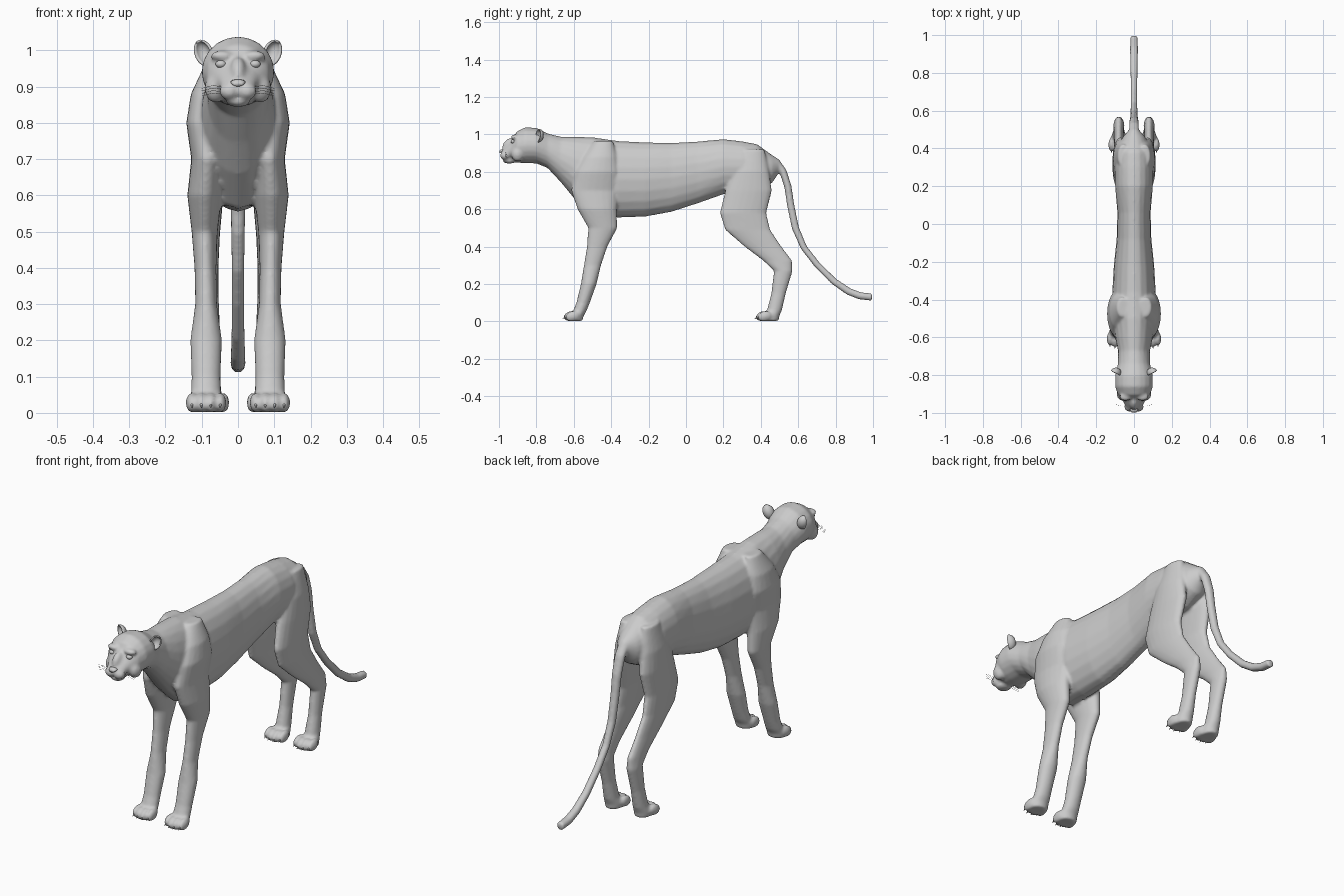
import bpy, bmesh
from math import sin, cos, pi, radians
from mathutils import Vector, Matrix

if "Cube" in bpy.data.objects:
    bpy.data.objects.remove(bpy.data.objects["Cube"])

fur = bpy.data.materials.new("plain_grey")
fur.use_nodes = True
GREY = (0.6, 0.6, 0.6, 1)
fur.diffuse_color = GREY
fur.node_tree.nodes["Principled BSDF"].inputs["Base Color"].default_value = GREY


def finish(name, bm):
    bmesh.ops.recalc_face_normals(bm, faces=bm.faces)
    mesh = bpy.data.meshes.new(name)
    bm.to_mesh(mesh)
    bm.free()
    mesh.materials.append(fur)
    mesh.shade_smooth()
    obj = bpy.data.objects.new(name, mesh)
    bpy.context.collection.objects.link(obj)
    return obj


def loft(bm, sections, sides=20):
    """Skin closed rings; each section is centre, half width, half depth, depth axis."""
    rings = []
    for c, rx, rn, n in sections:
        ring = []
        for i in range(sides):
            a = 2 * pi * i / sides
            ring.append(bm.verts.new(Vector(c) + Vector((rx * cos(a), 0, 0)) + Vector(n) * rn * sin(a)))
        rings.append(ring)
    for r, s in zip(rings, rings[1:]):
        for i in range(sides):
            j = (i + 1) % sides
            bm.faces.new((r[i], r[j], s[j], s[i]))
    bm.faces.new(rings[0])
    bm.faces.new(rings[-1])


def blob(bm, centre, size, tilt=0, segs=16):
    m = Matrix.Translation(centre) @ Matrix.Rotation(radians(tilt), 4, 'X') @ Matrix.Diagonal((*size, 1))
    bmesh.ops.create_uvsphere(bm, u_segments=segs, v_segments=segs // 2 + 2, radius=1, matrix=m)


UP, BACK = (0, 0, 1), (0, 1, 0)
skin = bmesh.new()

# Head, neck and torso: y, top, bottom, half width
trunk = [(-.985, .915, .88, .028), (-.965, .935, .87, .045), (-.935, .965, .865, .06),
         (-.905, 1.015, .85, .085), (-.86, 1.038, .845, .1), (-.8, 1.035, .845, .1),
         (-.74, 1.005, .82, .085), (-.67, .988, .745, .085), (-.6, .988, .66, .1),
         (-.5, .985, .565, .112), (-.36, .965, .555, .115), (-.22, .958, .56, .107),
         (-.08, .955, .585, .092), (.06, .962, .63, .088), (.2, .975, .68, .1),
         (.3, .963, .69, .1), (.38, .948, .7, .092), (.46, .89, .74, .06), (.5, .865, .8, .025)]
loft(skin, [((0, y, (t + b) / 2), w, (t - b) / 2, UP) for y, t, b, w in trunk])

# Legs: x, y, z, half width, half depth
front_leg = [(.06, -.44, .965, .03, .05), (.085, -.46, .88, .045, .09), (.09, -.475, .8, .053, .12),
             (.085, -.49, .7, .044, .125), (.092, -.475, .6, .048, .105), (.092, -.445, .5, .036, .078),
             (.09, -.475, .4, .03, .055), (.088, -.5, .3, .03, .046), (.088, -.52, .2, .044, .042),
             (.088, -.55, .1, .04, .036), (.088, -.568, .055, .042, .036), (.088, -.585, .03, .046, .038),
             (.088, -.59, .003, .044, .036)]
hind_leg = [(.055, .36, .92, .03, .06), (.068, .345, .8, .042, .1), (.072, .335, .7, .042, .125),
            (.078, .305, .58, .036, .125), (.08, .33, .49, .03, .122), (.08, .412, .4, .026, .1),
            (.08, .49, .325, .026, .078), (.08, .52, .27, .029, .05), (.08, .495, .15, .028, .039),
            (.08, .473, .06, .034, .04), (.08, .45, .03, .042, .05), (.08, .447, .003, .04, .048)]
for side in (-1, 1):
    for leg in (front_leg, hind_leg):
        loft(skin, [((side * x, y, z), w, d, BACK) for x, y, z, w, d in leg])
    # Toes
    for px, py in ((.088, -.622), (.08, .405)):
        for k in range(4):
            out = k - 1.5
            blob(skin, (side * px + out * .026, py + abs(out) * .01, .028), (.017, .038, .027), 15)
    # Whisker pads, cheeks and brows
    blob(skin, (side * .024, -.968, .887), (.028, .026, .024))
    blob(skin, (side * .062, -.9, .895), (.03, .035, .04))
    blob(skin, (side * .045, -.915, .985), (.032, .022, .014))

# Chin and nose bridge
blob(skin, (0, -.945, .858), (.034, .035, .014))
blob(skin, (0, -.945, .945), (.022, .045, .03), 45)

# Tail: y, z, half width
tail = [(.44, .85, .022), (.49, .845, .026), (.52, .8, .026), (.545, .72, .024), (.56, .62, .022),
        (.585, .5, .02), (.63, .395, .018), (.7, .305, .018), (.79, .215, .019),
        (.87, .16, .021), (.93, .137, .022), (.995, .13, .02)]
sections = []
for i, (y, z, r) in enumerate(tail):
    a, b = tail[max(i - 1, 0)], tail[min(i + 1, len(tail) - 1)]
    t = Vector((0, b[0] - a[0], b[1] - a[1])).normalized()
    sections.append(((0, y, z), r, min(r, .02), (0, -t.z, t.y)))
loft(skin, sections, 14)

# Merge the masses into one continuous skin
body = finish("body", skin)
merge = body.modifiers.new("merge", 'REMESH')
merge.mode = 'VOXEL'
merge.voxel_size = .0075
merge.use_smooth_shade = True
relax = body.modifiers.new("relax", 'SMOOTH')
relax.factor, relax.iterations = .5, 4

# Nose: tapered wedge
nose = bmesh.new()
loft(nose, [((0, -.975, .913), .022, .008, UP), ((0, -.99, .911), .02, .009, UP),
            ((0, -.998, .906), .012, .006, UP)], 10)
finish("nose", nose)

for side, label in ((1, "left"), (-1, "right")):
    # Eye
    eye = bmesh.new()
    blob(eye, (side * .047, -.924, .962), (.015, .013, .011))
    finish(label + "_eye", eye)

    # Ear: half-sphere cup opening forward and outward
    ear = bmesh.new()
    bmesh.ops.create_uvsphere(ear, u_segments=20, v_segments=12, radius=1)
    bmesh.ops.delete(ear, geom=[v for v in ear.verts if v.co.y < -.1], context='VERTS')
    turn = Matrix.Rotation(side * radians(28), 4, 'Z') @ Matrix.Rotation(side * radians(25), 4, 'Y')
    bmesh.ops.transform(ear, verts=ear.verts, matrix=Matrix.Translation((side * .096, -.79, .993))
                        @ turn @ Matrix.Diagonal((.027, .03, .038, 1)))
    shell = finish(label + "_ear", ear).modifiers.new("thickness", 'SOLIDIFY')
    shell.thickness = .006

    # Claws on each paw
    for where, px, py in (("front", .088, -.655), ("hind", .08, .372)):
        claws = bmesh.new()
        for k in range(4):
            out = k - 1.5
            m = Matrix.Translation((side * px + out * .026, py + abs(out) * .01, .021)) @ Matrix.Rotation(radians(125), 4, 'X')
            bmesh.ops.create_cone(claws, cap_ends=True, segments=8, radius1=.006, radius2=.001, depth=.024, matrix=m)
        finish(f"{label}_{where}_claws", claws)

    # Whiskers
    hairs = bpy.data.curves.new(label + "_whiskers", 'CURVE')
    hairs.dimensions = '3D'
    hairs.bevel_depth = .0006
    hairs.bevel_resolution = 0
    for k in range(4):
        s = hairs.splines.new('POLY')
        s.points.add(2)
        z = .878 + k * .007
        for p, (x, y, dz) in zip(s.points, ((.035, -.965, 0), (.07, -.963, .004), (.1, -.955, -.004))):
            p.co = (side * x, y, z + dz, 1)
    hairs.materials.append(fur)
    bpy.context.collection.objects.link(bpy.data.objects.new(label + "_whiskers", hairs))
